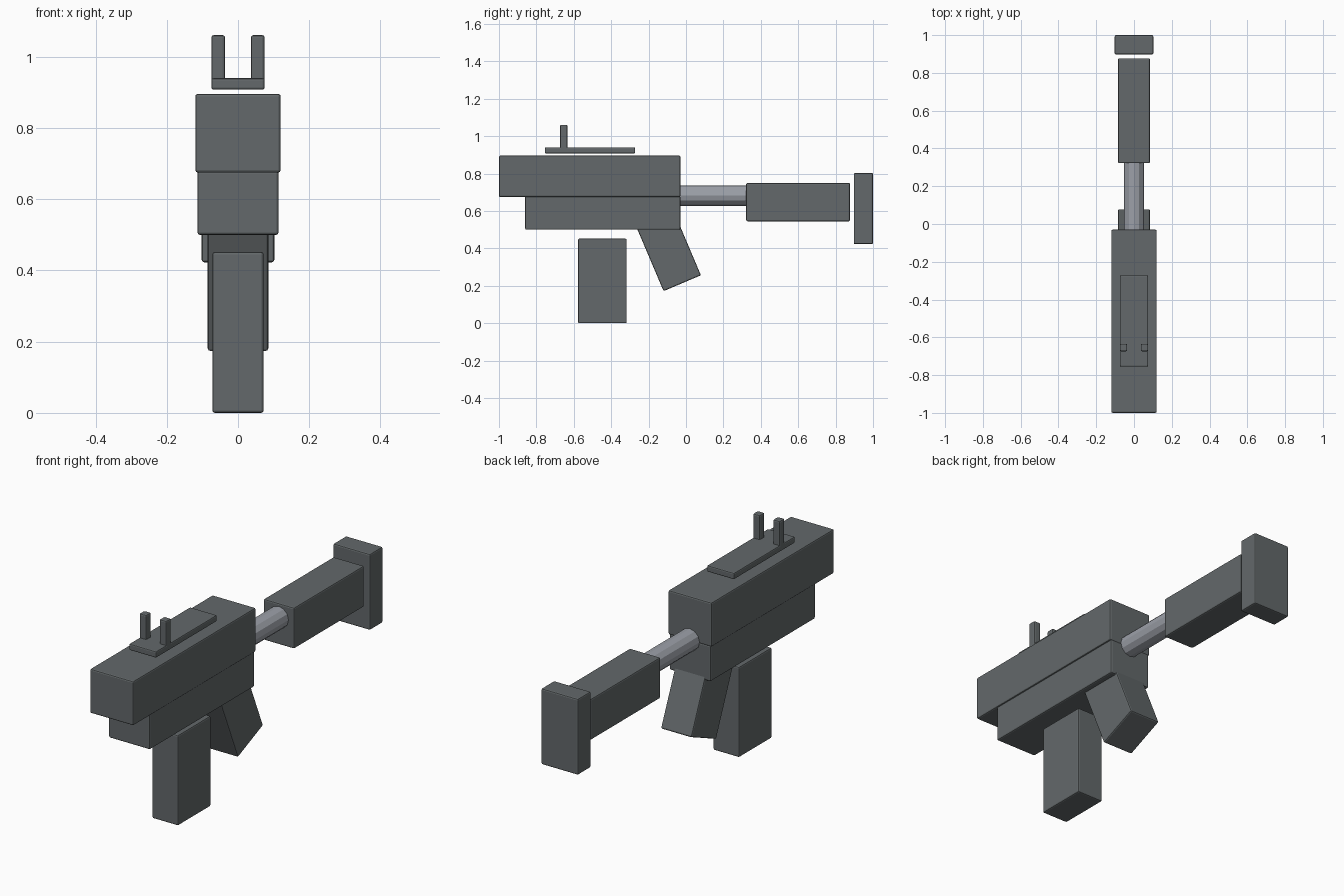
import bpy, math

if "Cube" in bpy.data.objects:
    bpy.data.objects.remove(bpy.data.objects["Cube"])


def material(name, rgb):
    m = bpy.data.materials.new(name)
    m.diffuse_color = (*rgb, 1)
    m.use_nodes = True
    m.node_tree.nodes["Principled BSDF"].inputs["Base Color"].default_value = m.diffuse_color
    return m


DARK = material("dark grey", (0.125, 0.14, 0.145))
LIGHT = material("light grey", (0.33, 0.35, 0.39))


def block(name, x, y, z, bevel=0.007, tilt=0):
    """Softly bevelled box spanning the given (min, max) ranges."""
    loc = [(a + b) / 2 for a, b in (x, y, z)]
    bpy.ops.mesh.primitive_cube_add(size=1, location=loc, rotation=(tilt, 0, 0))
    ob = bpy.context.object
    ob.name = name
    ob.scale = [b - a for a, b in (x, y, z)]
    bpy.ops.object.transform_apply(location=False, rotation=False, scale=True)
    mod = ob.modifiers.new("bevel", 'BEVEL')
    mod.width, mod.segments = bevel, 2
    ob.data.materials.append(DARK)
    return ob


def sym(w):
    return (-w, w)


# Main body
block("upper_body", sym(0.12), (-1.0, -0.03), (0.675, 0.896))
block("lower_body", sym(0.114), (-0.86, -0.03), (0.50, 0.68))
block("magazine", sym(0.072), (-0.577, -0.317), (0.0, 0.452))

# Slanted rear grip, its top buried in the body
tilt = math.radians(23)
length, width = 0.40, 0.217
cy = -0.02 - math.sin(tilt) * length / 2
cz = 0.214 + math.cos(tilt) * length / 2
block("grip", sym(0.085), (cy - width / 2, cy + width / 2),
      (cz - length / 2, cz + length / 2), tilt=tilt)

# Rear stock and end pad
block("stock", sym(0.085), (0.322, 0.877), (0.545, 0.75))
block("stock_pad", sym(0.102), (0.897, 1.0), (0.423, 0.803))

# Top rail with a pair of upright posts
block("top_rail", sym(0.075), (-0.755, -0.272), (0.908, 0.94), 0.006)
for side, name in ((-1, "left_post"), (1, "right_post")):
    x = sorted((side * 0.036, side * 0.075))
    block(name, x, (-0.674, -0.634), (0.915, 1.061), 0.007)

# Tube joining body and stock
bpy.ops.mesh.primitive_cylinder_add(vertices=12, radius=0.054, depth=0.40,
                                    location=(0, 0.145, 0.682),
                                    rotation=(math.pi / 2, 0, 0))
tube = bpy.context.object
tube.name = "stock_tube"
tube.data.materials.append(LIGHT)
